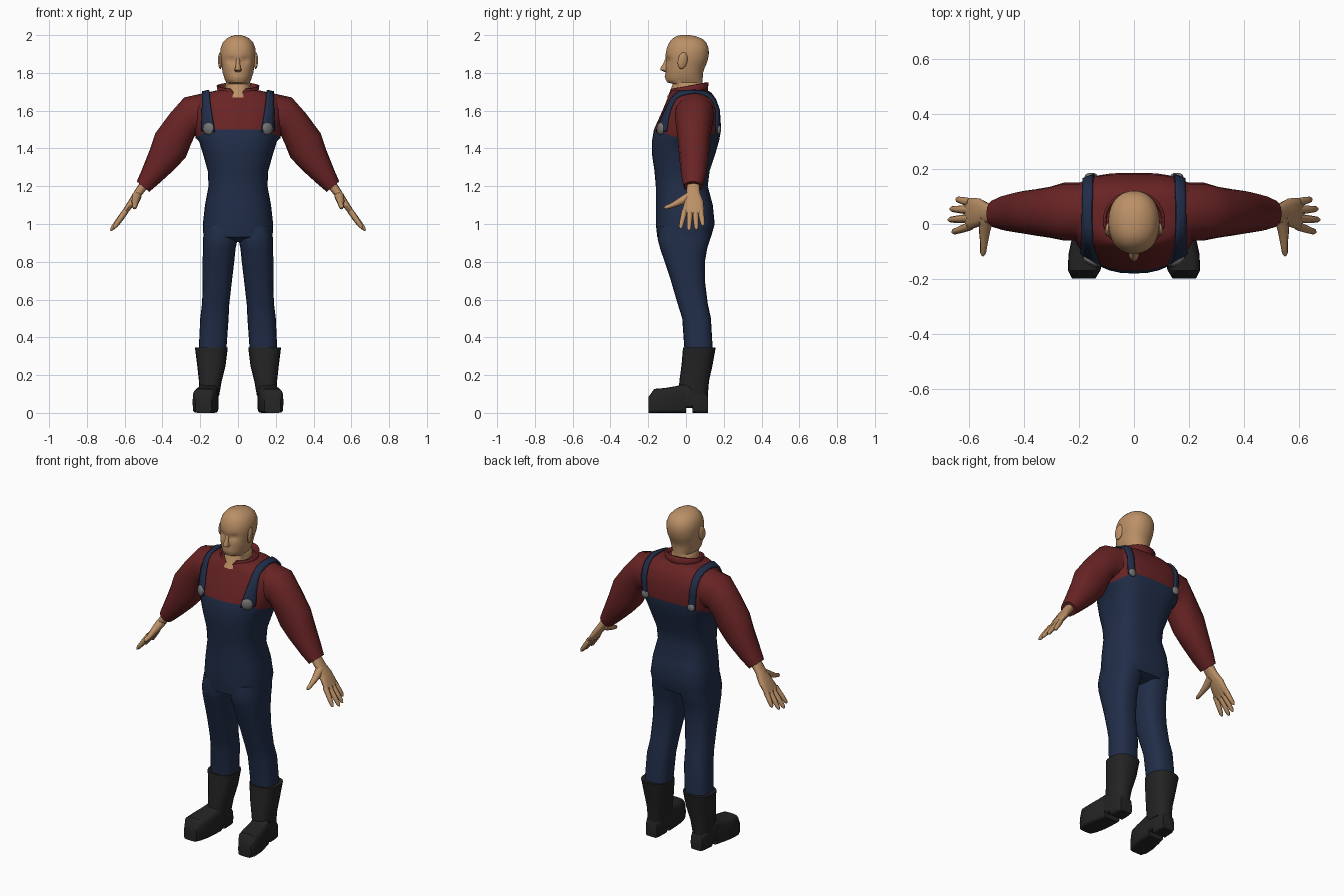
import bpy, bmesh, math
from mathutils import Vector, Matrix
from mathutils.bvhtree import BVHTree


def material(name, r, g, b):
    m = bpy.data.materials.new(name)
    m.diffuse_color = (r, g, b, 1)
    return m


SKIN = material("skin", 0.50, 0.28, 0.135)
RED = material("red shirt", 0.14, 0.017, 0.018)
BLUE = material("blue denim", 0.015, 0.027, 0.066)
BLACK = material("black rubber", 0.017, 0.017, 0.017)
GREY = material("grey metal", 0.17, 0.17, 0.17)


def finish(name, bm, mats, mirror=False, angle=45, solid=0):
    bmesh.ops.recalc_face_normals(bm, faces=bm.faces)
    me = bpy.data.meshes.new(name)
    bm.to_mesh(me)
    for m in mats:
        me.materials.append(m)
    ob = bpy.data.objects.new(name, me)
    bpy.context.collection.objects.link(ob)
    bpy.ops.object.select_all(action='DESELECT')
    ob.select_set(True)
    bpy.context.view_layer.objects.active = ob
    bpy.ops.object.shade_smooth_by_angle(angle=math.radians(angle))
    if solid:
        mod = ob.modifiers.new("thickness", 'SOLIDIFY')
        mod.thickness, mod.offset = solid, 0
    if mirror:
        mod = ob.modifiers.new("mirror", 'MIRROR')
        mod.use_mirror_merge = False
    return ob


def loft(bm, rings, sides=16, exps=(2.2, 2.2), caps=True):
    """Skin a row of superellipse rings (centre, u half-axis, v half-axis)."""
    rows = []
    for c, u, v in rings:
        row = []
        for i in range(sides):
            a = math.tau * i / sides
            co, si = math.cos(a), math.sin(a)
            k = 2 / (exps[0] if si < 0 else exps[1])
            row.append(bm.verts.new(Vector(c)
                       + Vector(u) * math.copysign(abs(co) ** k, co)
                       + Vector(v) * math.copysign(abs(si) ** k, si)))
        rows.append(row)
    for a, b in zip(rows, rows[1:]):
        for i in range(sides):
            j = (i + 1) % sides
            bm.faces.new((a[i], a[j], b[j], b[i]))
    if caps:
        bm.faces.new(rows[0])
        bm.faces.new(rows[-1])


def flat(z, x0, x1, y0, y1):          # horizontal ring
    return ((x0 + x1) / 2, (y0 + y1) / 2, z), ((x1 - x0) / 2, 0, 0), (0, (y1 - y0) / 2, 0)


def upright(y, x0, x1, z0, z1):       # ring facing front
    return ((x0 + x1) / 2, y, (z0 + z1) / 2), ((x1 - x0) / 2, 0, 0), (0, 0, (z1 - z0) / 2)


def slanted(xo, zo, xi, zi, y0, y1):  # ring between an outer and an inner point
    return (((xo + xi) / 2, (y0 + y1) / 2, (zo + zi) / 2),
            ((xo - xi) / 2, 0, (zo - zi) / 2), (0, (y1 - y0) / 2, 0))


def tube(bm, pts, radii, sides=8):
    pts = [Vector(p) for p in pts]
    rings = []
    for i, p in enumerate(pts):
        d = (pts[min(i + 1, len(pts) - 1)] - pts[max(i - 1, 0)]).normalized()
        u = d.cross(Vector((0.81, 0, 0.59))).normalized()
        rings.append((p, u * radii[i], d.cross(u) * radii[i]))
    loft(bm, rings, sides, (2, 2))


def ball(bm, loc, scale, rot=Matrix()):
    bmesh.ops.create_uvsphere(bm, u_segments=16, v_segments=10, radius=1,
                              matrix=Matrix.Translation(loc) @ rot @ Matrix.Diagonal((*scale, 1)))


# Torso: denim below the bib line, shirt above
bm = bmesh.new()
loft(bm, [flat(z, -x, x, f, b) for z, x, f, b in (
    (0.905, 0.10, -0.09, 0.08), (0.93, 0.183, -0.152, 0.132), (1.0, 0.186, -0.16, 0.152),
    (1.1, 0.175, -0.16, 0.142), (1.2, 0.156, -0.16, 0.115), (1.28, 0.160, -0.167, 0.125),
    (1.37, 0.185, -0.18, 0.155), (1.44, 0.207, -0.18, 0.175), (1.5, 0.225, -0.17, 0.186),
    (1.6, 0.245, -0.125, 0.18), (1.66, 0.225, -0.10, 0.16), (1.695, 0.17, -0.085, 0.135),
    (1.71, 0.10, -0.075, 0.11))], 32, (2.3, 3.2))
for f in bm.faces:
    f.material_index = 1 if f.calc_center_median().z > 1.5 else 0
for v in bm.verts:
    if abs(v.co.z - 1.5) < 0.001:
        v.co.z -= 0.6 * max(0, abs(v.co.x) - 0.15)
torso_tree = BVHTree.FromBMesh(bm)
finish("torso", bm, [BLUE, RED])

# Trouser legs
bm = bmesh.new()
loft(bm, [flat(*r) for r in (
    (0.99, 0.0, 0.178, -0.14, 0.135), (0.92, 0.002, 0.185, -0.15, 0.128),
    (0.87, 0.013, 0.186, -0.137, 0.112), (0.8, 0.02, 0.187, -0.113, 0.10),
    (0.7, 0.032, 0.187, -0.08, 0.10), (0.58, 0.046, 0.19, -0.045, 0.115),
    (0.5, 0.05, 0.20, -0.02, 0.132), (0.33, 0.062, 0.208, -0.008, 0.142))], 20, (2.5, 2.6))
finish("trouser_leg", bm, [BLUE], True)

# Sleeves
bm = bmesh.new()
loft(bm, [slanted(*r) for r in (
    (0.15, 1.70, 0.14, 1.46, -0.06, 0.15), (0.285, 1.67, 0.225, 1.475, -0.06, 0.15),
    (0.36, 1.585, 0.25, 1.42, -0.05, 0.135), (0.438, 1.48, 0.277, 1.352, -0.042, 0.126),
    (0.466, 1.395, 0.335, 1.29, -0.035, 0.12), (0.51, 1.285, 0.415, 1.217, -0.025, 0.105),
    (0.536, 1.225, 0.47, 1.17, -0.013, 0.088))], 16)
sleeve_tree = BVHTree.FromBMesh(bm)
finish("sleeve", bm, [RED], True)

# Hands
bm = bmesh.new()
loft(bm, [slanted(x + t * 0.8, z + t * 0.6, x - t * 0.8, z - t * 0.6, y0, y1) for x, z, t, y0, y1 in (
    (0.485, 1.225, 0.026, 0.005, 0.07), (0.53, 1.162, 0.022, 0.003, 0.075),
    (0.56, 1.118, 0.019, -0.008, 0.093), (0.598, 1.065, 0.015, -0.022, 0.095),
    (0.608, 1.05, 0.009, -0.018, 0.09))], 12, (2.6, 2.6))
for base, tip in ((-0.008, (0.66, -0.03, 0.975)), (0.021, (0.674, 0.015, 0.965)),
                  (0.050, (0.667, 0.055, 0.97)), (0.078, (0.645, 0.09, 0.99))):
    a, b = Vector((0.595, base, 1.068)), Vector(tip)
    tube(bm, [a, a.lerp(b, 0.5), a.lerp(b, 0.88), b], (0.016, 0.014, 0.011, 0.004))
tube(bm, [(0.535, 0.025, 1.15), (0.543, -0.025, 1.122), (0.545, -0.07, 1.1),
          (0.548, -0.105, 1.088), (0.549, -0.116, 1.084)], (0.026, 0.021, 0.014, 0.011, 0.004))
finish("hand", bm, [SKIN], True)

# Boots: shaft, then foot with heel and arch
bm = bmesh.new()
loft(bm, [flat(*r) for r in (
    (0.345, 0.054, 0.228, -0.016, 0.157), (0.25, 0.066, 0.216, -0.024, 0.14),
    (0.17, 0.086, 0.207, -0.035, 0.122), (0.09, 0.1, 0.203, -0.04, 0.115))], 20, (2.5, 2.5))
loft(bm, [upright(*r) for r in (
    (0.116, 0.113, 0.19, 0, 0.09), (0.09, 0.106, 0.20, 0, 0.12), (0.034, 0.103, 0.205, 0, 0.15),
    (0.033, 0.103, 0.205, 0.026, 0.15), (0.0, 0.103, 0.212, 0.026, 0.155),
    (-0.001, 0.103, 0.212, 0, 0.155), (-0.05, 0.104, 0.225, 0, 0.142),
    (-0.11, 0.108, 0.238, 0, 0.132), (-0.168, 0.122, 0.24, 0, 0.127),
    (-0.198, 0.14, 0.225, 0, 0.085))], 20, (7, 4))
finish("boot", bm, [BLACK], True)

# Head and neck, with eye sockets, lips and brow pushed into the face
bm = bmesh.new()
loft(bm, [flat(z, -x, x, f, b) for z, x, f, b in (
    (1.67, 0.07, -0.102, 0.09), (1.70, 0.07, -0.085, 0.09), (1.742, 0.068, -0.07, 0.088),
    (1.75, 0.062, -0.1, 0.088), (1.765, 0.07, -0.107, 0.088), (1.782, 0.075, -0.107, 0.089),
    (1.80, 0.081, -0.107, 0.09), (1.82, 0.084, -0.108, 0.096), (1.84, 0.087, -0.108, 0.105),
    (1.855, 0.09, -0.107, 0.111), (1.868, 0.092, -0.106, 0.115), (1.882, 0.093, -0.108, 0.118),
    (1.90, 0.094, -0.108, 0.121), (1.93, 0.092, -0.102, 0.12), (1.96, 0.081, -0.09, 0.108),
    (1.98, 0.063, -0.073, 0.087), (1.993, 0.04, -0.053, 0.055), (2.0, 0.015, -0.03, 0.02))],
    40, (2.2, 2.2))
for v in bm.verts:
    x, y, z = v.co
    if y < -0.04:
        v.co.y += 0.013 * math.exp(-((abs(x) - 0.036) / 0.02) ** 2 - ((z - 1.866) / 0.016) ** 2)
        v.co.y -= 0.006 * math.exp(-(x / 0.025) ** 2 - ((z - 1.782) / 0.01) ** 2)
# nose and ears
loft(bm, [flat(z, -x, x, f, -0.08) for z, x, f in (
    (1.88, 0.01, -0.107), (1.85, 0.011, -0.12), (1.826, 0.015, -0.136),
    (1.814, 0.019, -0.134), (1.804, 0.014, -0.112))], 12)
for s in (1, -1):
    ball(bm, (s * 0.094, -0.018, 1.865), (0.011, 0.026, 0.045),
         Matrix.Rotation(-0.2, 4, 'X') @ Matrix.Rotation(s * 0.2, 4, 'Z'))
finish("head", bm, [SKIN])

# Shirt collar, rising to the back with a dip at the throat
bm = bmesh.new()
rows = []
for k in range(2):
    row = []
    for i in range(32):
        a = math.tau * i / 32
        rx, ry = 0.10 + 0.008 * k, 0.092 + 0.008 * k
        top = 1.732 + 0.018 * math.sin(a) - (0.02 if math.sin(a) < -0.93 else 0)
        row.append(bm.verts.new((rx * math.cos(a), 0.015 + ry * math.sin(a), top if k else 1.68)))
    rows.append(row)
for i in range(32):
    if i != 24 and i != 23:
        j = (i + 1) % 32
        bm.faces.new((rows[0][i], rows[0][j], rows[1][j], rows[1][i]))
finish("collar", bm, [RED], solid=0.01)


# Straps laid over the shoulders by casting rays onto shirt and sleeves
def surface(x, a):
    c = Vector((x, 0.02, 1.5))
    d = Vector((0, -math.cos(a), math.sin(a)))
    hits = [t.ray_cast(c + d, -d)[0] for t in (torso_tree, sleeve_tree)]
    return c + d * (max((h - c).length for h in hits if h) + 0.006)


bm = bmesh.new()
rows = []
for i in range(25):
    t = i / 24
    half = max(0.018, 0.034 - 0.045 * t)
    mid = 0.158 + 0.012 * math.sin(math.pi * t)
    a = math.radians(-4 + 188 * t)
    rows.append([bm.verts.new(surface(mid + half * k, a)) for k in (-1, -0.33, 0.33, 1)])
for a, b in zip(rows, rows[1:]):
    for k in range(3):
        bm.faces.new((a[k], a[k + 1], b[k + 1], b[k]))
finish("strap", bm, [BLUE], True, solid=0.012)

# Buttons at both strap ends
bm = bmesh.new()
ball(bm, surface(0.155, 0.03), (0.033, 0.016, 0.033), Matrix.Rotation(0.5, 4, 'Z'))
ball(bm, surface(0.155, math.pi), (0.024, 0.013, 0.024))
finish("button", bm, [GREY], True)
